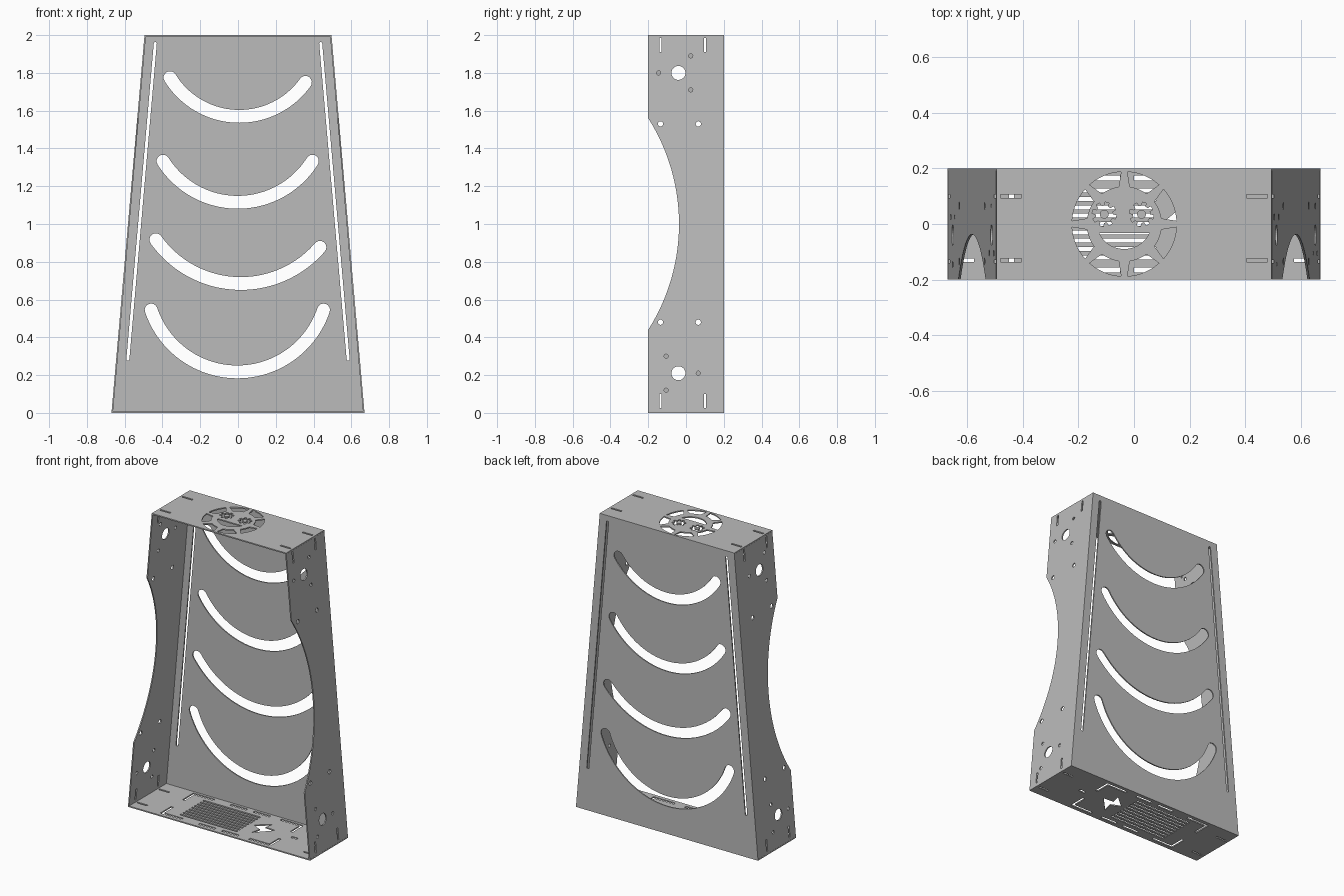
import bpy, bmesh
from math import sin, cos, pi, atan2, radians
from mathutils import Vector

cube = bpy.data.objects.get("Cube")
if cube:
    bpy.data.objects.remove(cube, do_unlink=True)

GREY = (0.5, 0.5, 0.5, 1)
steel = bpy.data.materials.new("sheet_grey")
steel.use_nodes = True
steel.diffuse_color = GREY
steel.node_tree.nodes["Principled BSDF"].inputs["Base Color"].default_value = GREY

T = 0.008              # sheet thickness
TOP_X, BASE_X = 0.495, 0.67


# ---- outline helpers (all return lists of 2D points) ----
def rect(x0, y0, x1, y1):
    return [(x0, y0), (x1, y0), (x1, y1), (x0, y1)]


def circle(x, y, r, n=32):
    return [(x + r * cos(2 * pi * i / n), y + r * sin(2 * pi * i / n)) for i in range(n)]


def arc(a, b, c, n=32):
    """Points on the circle arc running from a through b to c."""
    (ax, ay), (bx, by), (cx, cy) = a, b, c
    d = 2 * (ax * (by - cy) + bx * (cy - ay) + cx * (ay - by))
    sa, sb, sc = ax * ax + ay * ay, bx * bx + by * by, cx * cx + cy * cy
    ox = (sa * (by - cy) + sb * (cy - ay) + sc * (ay - by)) / d
    oy = (sa * (cx - bx) + sb * (ax - cx) + sc * (bx - ax)) / d
    r = ((ax - ox) ** 2 + (ay - oy) ** 2) ** 0.5
    t0, t1, t2 = (atan2(y - oy, x - ox) for x, y in (a, b, c))
    sweep = (t2 - t0) % (2 * pi)
    if (t1 - t0) % (2 * pi) > sweep:
        sweep -= 2 * pi
    return [(ox + r * cos(t0 + sweep * i / n), oy + r * sin(t0 + sweep * i / n))
            for i in range(n + 1)]


def slot(path, width, caps=8):
    """Constant-width outline with round ends around a centre line."""
    pts = [Vector(p) for p in path]
    h, left, right = width / 2, [], []
    for i, p in enumerate(pts):
        d = (pts[min(i + 1, len(pts) - 1)] - pts[max(i - 1, 0)]).normalized()
        n = Vector((-d.y, d.x)) * h
        left.append(p + n)
        right.append(p - n)

    def cap(centre, start):
        v = start - centre
        a = atan2(v.y, v.x)
        return [centre + Vector((cos(a - pi * k / caps), sin(a - pi * k / caps))) * h
                for k in range(1, caps)]
    return left + cap(pts[-1], left[-1]) + right[::-1] + cap(pts[0], right[0])


def gear(x, y, r_in, r_out, teeth):
    out = []
    for i in range(teeth):
        for r, f in ((r_in, 0), (r_in, 0.4), (r_out, 0.5), (r_out, 0.9)):
            a = 2 * pi * (i + f) / teeth
            out.append((x + r * cos(a), y + r * sin(a)))
    return out


def panel(name, loops, place):
    """Fill an outline with holes, give it thickness and put it in position."""
    curve = bpy.data.curves.new(name, 'CURVE')
    curve.dimensions, curve.fill_mode, curve.extrude = '2D', 'BOTH', T / 2
    for loop in loops:
        sp = curve.splines.new('POLY')
        sp.points.add(len(loop) - 1)
        for point, (u, v) in zip(sp.points, loop):
            point.co = (u, v, 0, 1)
        sp.use_cyclic_u = True
    temp = bpy.data.objects.new(name + "_outline", curve)
    bpy.context.collection.objects.link(temp)
    dg = bpy.context.evaluated_depsgraph_get()
    mesh = bpy.data.meshes.new_from_object(temp.evaluated_get(dg))
    bpy.data.objects.remove(temp, do_unlink=True)
    bm = bmesh.new()
    bm.from_mesh(mesh)
    bmesh.ops.remove_doubles(bm, verts=bm.verts, dist=1e-5)
    for v in bm.verts:
        v.co = place(*v.co)
    bmesh.ops.recalc_face_normals(bm, faces=bm.faces)
    for f in bm.faces:
        f.smooth = False
        f.material_index = 0
    bm.to_mesh(mesh)
    bm.free()
    mesh.name = name
    mesh.materials.clear()
    mesh.materials.append(steel)
    obj = bpy.data.objects.new(name, mesh)
    bpy.context.collection.objects.link(obj)
    return obj


# ---- back panel: tapered sheet with four curved slots and two long slits ----
back = [[(-BASE_X, 0), (BASE_X, 0), (TOP_X, 2), (-TOP_X, 2)]]
for a, b, c in (((-0.36, 1.775), (0.01, 1.57), (0.357, 1.75)),
                ((-0.397, 1.333), (0, 1.115), (0.394, 1.333)),
                ((-0.435, 0.917), (0.01, 0.685), (0.434, 0.877)),
                ((-0.46, 0.545), (0, 0.217), (0.453, 0.545))):
    back.append(slot(arc(a, b, c, 48), 0.068))
for s in (-1, 1):
    back.append(slot([(s * 0.438, 1.955), (s * 0.583, 0.285)], 0.016))
panel("back_panel", back, lambda u, v, w: (u, 0.2 - T / 2 + w, v))

# ---- side panels: scooped front edge, cable and screw holes ----
INNER = 0.2 - T
outline = ([(INNER, T), (INNER, 2 - T), (-0.2, 2 - T)]
           + arc((-0.2, 1.56), (-0.037, 1), (-0.2, 0.44), 48) + [(-0.2, T)])
for name, s in (("left_side_panel", 1), ("right_side_panel", -1)):
    loops = [outline]
    for z, out in ((1.8, s), (0.21, -s)):
        loops.append(circle(-0.04, z, 0.037))
        loops.append(circle(-0.04 - out * 0.105, z, 0.011, 16))
        loops += [circle(-0.04 + out * 0.065, z + dz, 0.011, 16) for dz in (-0.09, 0.09)]
    for z in (1.53, 0.48):
        loops += [circle(y, z, 0.014, 16) for y in (-0.135, 0.065)]
    for z in (1.91, 0.025):
        loops += [rect(y - 0.006, z, y + 0.006, z + 0.075) for y in (-0.135, 0.1)]
    panel(name, loops, lambda u, v, w, s=s:
          (s * (TOP_X + (2 - v) * (BASE_X - TOP_X) / 2 - T / 2 + w), u, v))


def tab_slots(x0, x1):
    return [rect(min(s * x0, s * x1), y - 0.006, max(s * x0, s * x1), y + 0.006)
            for s in (-1, 1) for y in (-0.13, 0.1)]


# ---- top panel: round cut-out emblem with gear eyes and a smile ----
CX = -0.035
top = [rect(-TOP_X, -0.2, TOP_X, INNER)] + tab_slots(0.405, 0.48)
for k in range(8):
    mid = 22.5 + 45 * k

    def ring(r, half):
        return [(CX + r * cos(radians(mid + half * t / 6)),
                 r * sin(radians(mid + half * t / 6))) for t in range(-6, 7)]
    top.append(ring(0.188, 19) + ring(0.135, 14)[::-1])
for x in (-0.107, 0.027):
    top += [gear(x, 0.035, 0.031, 0.044, 8), circle(x, 0.035, 0.016, 16)]
top.append(arc((-0.125, -0.033), (CX, -0.09), (0.055, -0.033)))
panel("top_panel", top, lambda u, v, w: (u, v, 2 - T / 2 + w))

# ---- bottom panel: vent grille, bolt cut-out and a broken frame around them ----
base = [rect(-BASE_X, -0.2, BASE_X, INNER)] + tab_slots(0.575, 0.65)
for i in range(9):
    y = -0.12 + 0.03 * i
    base.append(rect(-0.34, y - 0.007, 0.08, y + 0.007))
base.append([(0.11, 0.01), (0.2, 0.085), (0.185, 0.025), (0.26, 0.02),
             (0.16, -0.085), (0.175, -0.02)])
for sy in (-1, 1):
    for x, s in ((-0.45, 1), (0.36, -1)):
        base.append([(x, sy * 0.175), (x + s * 0.16, sy * 0.175), (x + s * 0.16, sy * 0.157),
                     (x + s * 0.018, sy * 0.157), (x + s * 0.018, sy * 0.06), (x, sy * 0.06)])
    for x in (-0.17, 0):
        base.append(rect(x, sy * 0.166 - 0.009, x + 0.12, sy * 0.166 + 0.009))
base.append(slot([(0.4, 0), (0.43, 0)], 0.018))
panel("bottom_panel", base, lambda u, v, w: (u, v, T / 2 + w))
